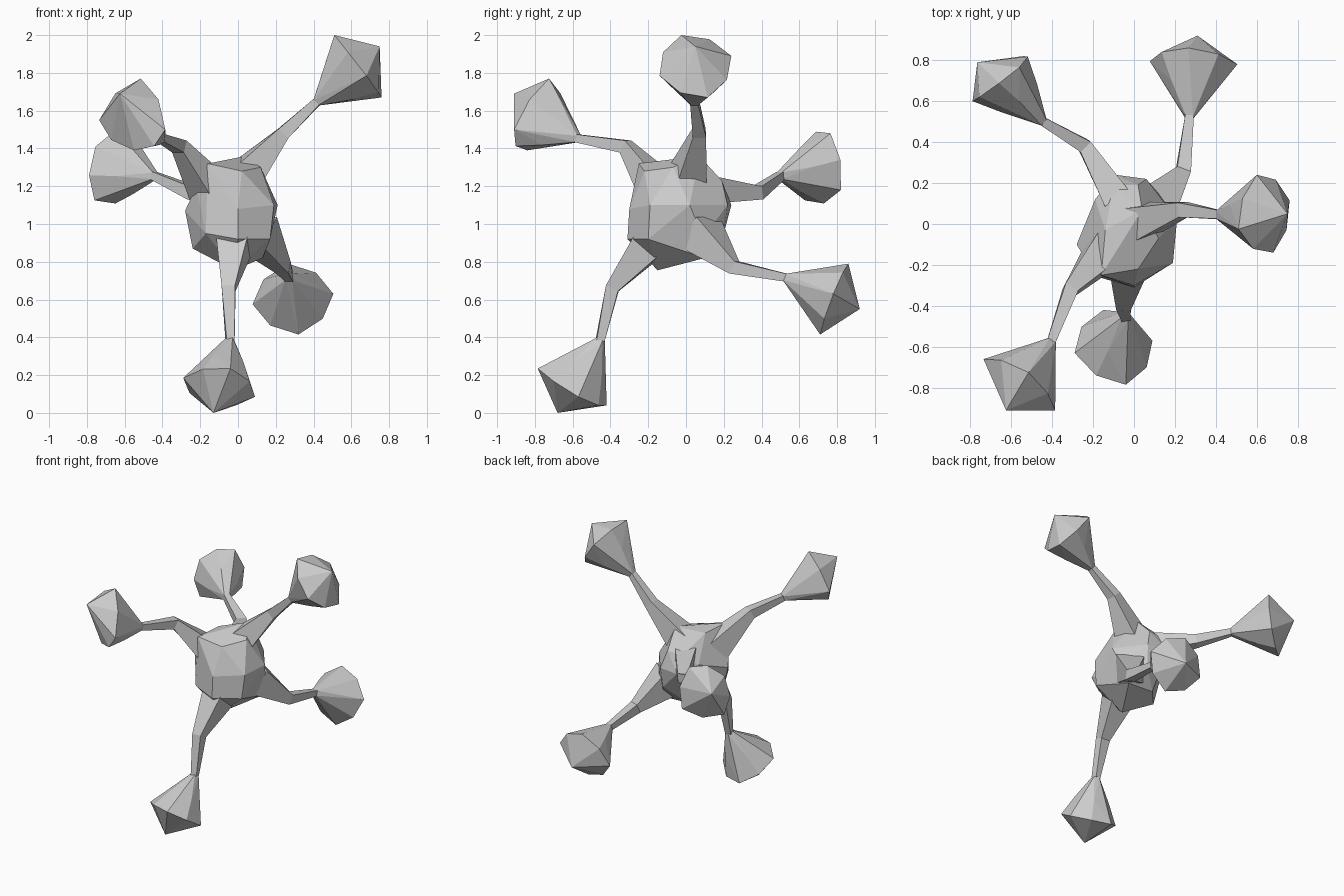
import bpy, bmesh, math
from mathutils import Vector

if "Cube" in bpy.data.objects:
    bpy.data.objects.remove(bpy.data.objects["Cube"])


def finish(bm, name):
    bmesh.ops.recalc_face_normals(bm, faces=bm.faces[:])
    me = bpy.data.meshes.new(name)
    bm.to_mesh(me)
    bm.free()
    ob = bpy.data.objects.new(name, me)
    bpy.context.collection.objects.link(ob)
    return ob


def square_ring(c, axis, r):
    q = axis.to_track_quat('Z', 'Y')
    return [c + q @ Vector((r * math.cos(a), r * math.sin(a), 0))
            for a in (math.pi * (i + .5) / 2 for i in range(4))]


def facet_lump(name, points, merge):
    """Convex faceted solid with nearly flat neighbours merged."""
    bm = bmesh.new()
    for p in points:
        bm.verts.new(p)
    r = bmesh.ops.convex_hull(bm, input=bm.verts[:])
    bmesh.ops.delete(bm, geom=[v for v in bm.verts if not v.link_faces], context='VERTS')
    bmesh.ops.dissolve_limit(bm, angle_limit=math.radians(merge), verts=bm.verts[:], edges=bm.edges[:])
    return finish(bm, name)


def arm(name, sections):
    """Four-sided tapering limb."""
    bm = bmesh.new()
    rings = [[bm.verts.new(p) for p in square_ring(*s)] for s in sections]
    for a, b in zip(rings, rings[1:]):
        for i in range(4):
            j = (i + 1) % 4
            bm.faces.new((a[i], a[j], b[j], b[i]))
    bm.faces.new(rings[0])
    bm.faces.new(rings[-1])
    return finish(bm, name)


# Body: faceted irregular lump
facet_lump("body", [
    (-.16, -.25, 1.32), (-.14, -.03, 1.32), (.04, .07, 1.36), (.12, -.07, 1.30), (.02, -.22, 1.28),
    (-.22, -.20, 1.20), (.00, -.30, 1.08), (.19, -.19, 1.10), (.21, .02, 1.10),
    (-.28, -.10, 1.07), (-.19, .12, 1.15), (-.09, .24, 1.10), (.06, .22, 1.10),
    (.02, .19, 1.23), (-.10, .19, 1.22), (.00, -.31, .92), (.17, -.20, .92),
    (.17, .09, .93), (.05, .20, .95), (-.17, -.26, .95), (-.24, -.08, .87),
    (-.02, -.15, .755), (.13, .10, .82), (-.08, .10, .83)], 8)

# Limbs: name, base radius, (base, knee, neck), bulb (four corners around, far point)
limbs = [
    ("upper_right", .12, [(.03, .01, 1.25), (.24, .07, 1.48), (.41, .045, 1.64)],
     [(.51, -.025, 2.0), (.60, .24, 1.89), (.76, .115, 1.67), (.68, -.14, 1.785), (.75, .05, 1.94)]),
    ("upper_front", .12, [(-.15, -.14, 1.18), (-.31, -.32, 1.41), (-.40, -.57, 1.45)],
     [(-.515, -.725, 1.77), (-.735, -.66, 1.55), (-.55, -.84, 1.39), (-.385, -.91, 1.50), (-.625, -.91, 1.69)]),
    ("upper_back", .10, [(-.08, .12, 1.18), (-.24, .38, 1.165), (-.44, .495, 1.255)],
     [(-.56, .765, 1.48), (-.755, .62, 1.41), (-.76, .63, 1.125), (-.54, .82, 1.18), (-.765, .79, 1.34)]),
    ("lower_back", .14, [(.09, .07, .96), (.24, .255, .77), (.27, .52, .72)],
     [(.265, .86, .79), (.505, .78, .63), (.32, .71, .415), (.077, .795, .575), (.31, .92, .55)]),
    ("lower_front", .13, [(-.02, -.17, .92), (-.05, -.39, .66), (-.04, -.45, .39)],
     [(-.15, -.42, .04), (-.29, -.63, .185), (-.04, -.785, .235), (.09, -.57, .085), (-.13, -.68, 0)]),
]

for name, r, path, bulb in limbs:
    base, knee, neck = map(Vector, path)
    *corners, far = map(Vector, bulb)
    mid = sum(corners, Vector()) / 4
    d = (mid - neck).normalized()
    a1, a2 = (knee - base).normalized(), (neck - knee).normalized()
    arm(name + "_arm", [(base, a1, r), (knee, a1 + a2, .05), (neck + d * .01, a2, .03)])
    # Bulb: pointed knob, with rounded-out points between its corners
    pts = square_ring(neck, d, .025) + corners + [far]
    for a, b in zip(corners, corners[1:] + corners[:1]):
        between = mid + ((a + b) / 2 - mid) * 1.3
        pts += [between, neck.lerp(between, .55) + (between - mid) * .08]
    facet_lump(name + "_bulb", pts, 4)
